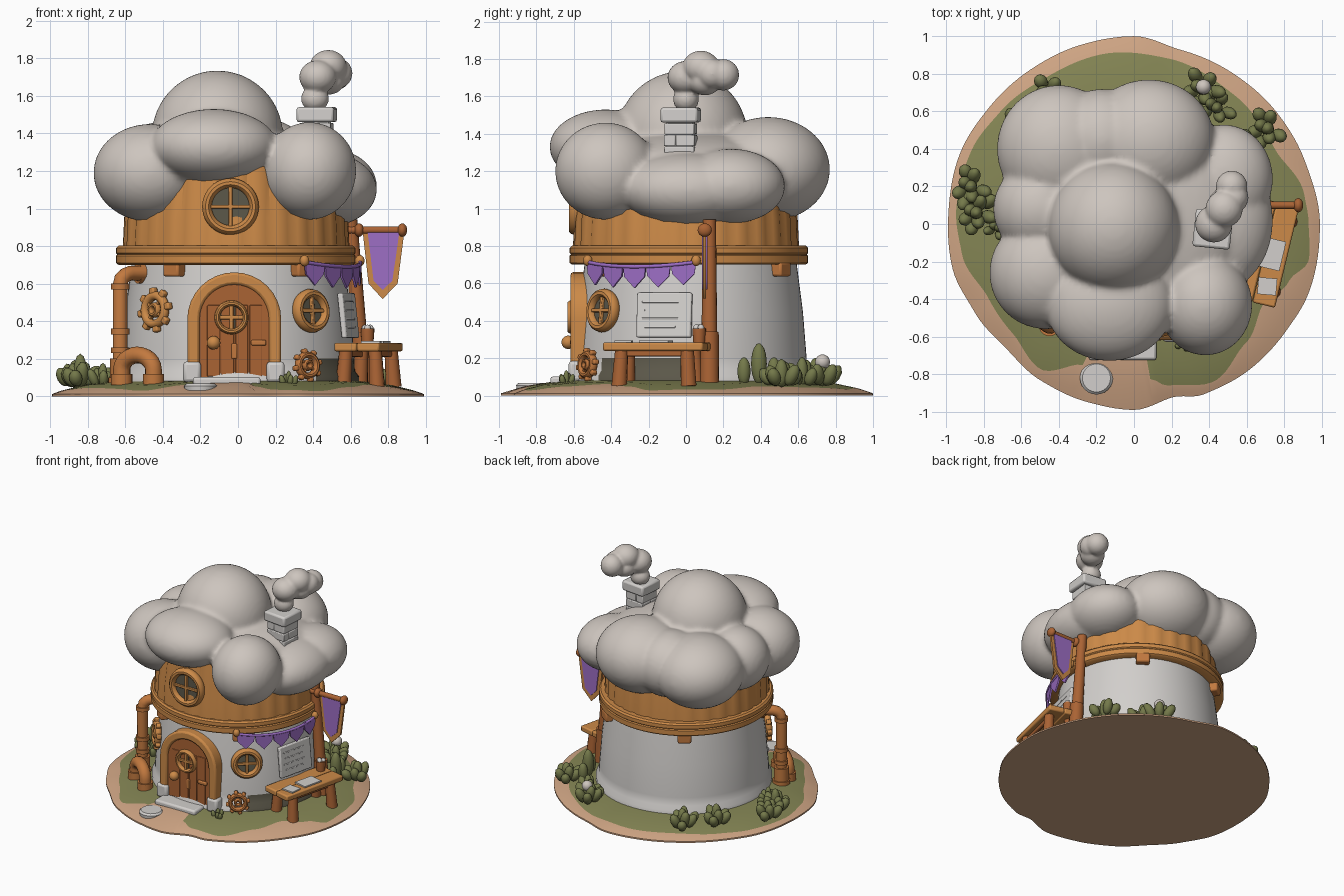
import bpy, bmesh, math, random
from mathutils import Matrix, Vector

if "Cube" in bpy.data.objects:
    bpy.data.objects.remove(bpy.data.objects["Cube"])
random.seed(4)
T, R = Matrix.Translation, Matrix.Rotation
I = Matrix.Identity(4)
rad, cos, sin, pi = math.radians, math.cos, math.sin, math.pi

def mat(name, r, g, b):
    m = bpy.data.materials.new(name)
    lin = [((c / 255 + .055) / 1.055) ** 2.4 for c in (r, g, b)]
    m.diffuse_color = (*lin, 1)
    m.use_nodes = True
    m.node_tree.nodes["Principled BSDF"].inputs["Base Color"].default_value = m.diffuse_color
    return m
CLOUD = mat("cloud_grey", 205, 197, 190)
WHITE = mat("plaster_white", 210, 207, 204)
WOOD = mat("light_wood", 204, 138, 72)
DARK = mat("dark_wood", 170, 99, 52)
COPPER = mat("copper", 194, 121, 63)
PURPLE = mat("purple_cloth", 157, 110, 197)
SAND = mat("sand", 207, 165, 132)
GRASS = mat("grass_green", 132, 133, 84)
LEAF = mat("leaf_green", 116, 121, 74)
GLASS = mat("dark_glass", 92, 88, 74)

def finish(name, bm, mats, M=I, bevel=0, angle=40):
    bmesh.ops.recalc_face_normals(bm, faces=bm.faces)
    me = bpy.data.meshes.new(name)
    bm.to_mesh(me); bm.free()
    me.transform(M)
    for m in (mats if isinstance(mats, list) else [mats]):
        me.materials.append(m)
    for p in me.polygons:
        p.use_smooth = True
    me.set_sharp_from_angle(angle=rad(angle))
    ob = bpy.data.objects.new(name, me)
    bpy.context.collection.objects.link(ob)
    if bevel:
        b = ob.modifiers.new("bevel", 'BEVEL'); b.width = bevel; b.segments = 2
    return ob

def on_wall(deg, r, z, cy=.02, tilt=0):
    """Frame on the round wall: local x along it, y up, z outwards."""
    a = rad(deg)
    m = Matrix(((-sin(a), 0, cos(a), r * cos(a)), (cos(a), 0, sin(a), r * sin(a) + cy), (0, 1, 0, z), (0, 0, 0, 1)))
    return m @ R(rad(-tilt), 4, 'X')

def front(x, y, z):
    return T((x, y, z)) @ R(pi / 2, 4, 'X')

def box(name, size, loc, m, M=I, bevel=.008):
    bm = bmesh.new()
    bmesh.ops.create_cube(bm, size=1, matrix=T(loc) @ Matrix.Diagonal((*size, 1)))
    return finish(name, bm, m, M, bevel)

def lathe(name, prof, m, M=I, n=48, loop=False, groove=0):
    bm = bmesh.new()
    rows = []
    for r, z in prof:
        row = []
        for i in range(n):
            q = r - (groove if i % 4 == 0 else 0)
            row.append(bm.verts.new((q * cos(2 * pi * i / n), q * sin(2 * pi * i / n), z)))
        rows.append(row)
    k = len(rows)
    for j in range(k if loop else k - 1):
        a, b = rows[j], rows[(j + 1) % k]
        for i in range(n):
            bm.faces.new((a[i], a[(i + 1) % n], b[(i + 1) % n], b[i]))
    if not loop:
        bm.faces.new(rows[0]); bm.faces.new(rows[-1])
    return finish(name, bm, m, M)

def torus(name, r, w, d, m, M=I, n=40):
    """Rounded ring: mean radius r, half width w, half depth d."""
    return lathe(name, [(r + w * cos(k * pi / 5), d * sin(k * pi / 5)) for k in range(10)], m, M, n, True)

def prism(name, pts, d, m, M=I, bevel=0):
    bm = bmesh.new()
    f = bm.faces.new([bm.verts.new((x, y, 0)) for x, y in pts])
    g = bmesh.ops.extrude_face_region(bm, geom=[f])
    bmesh.ops.translate(bm, vec=(0, 0, d), verts=[v for v in g['geom'] if isinstance(v, bmesh.types.BMVert)])
    return finish(name, bm, m, M, bevel)

def blobs(name, items, m, voxel=0, sub=4):
    """Ellipsoids (centre, radii[, rotation]); optionally melted together."""
    bm = bmesh.new()
    for it in items:
        rot = it[2] if len(it) > 2 else I
        bmesh.ops.create_icosphere(bm, subdivisions=sub, radius=1, matrix=T(it[0]) @ rot @ Matrix.Diagonal((*it[1], 1)))
    ob = finish(name, bm, m, angle=180)
    if voxel:
        r = ob.modifiers.new("melt", 'REMESH'); r.mode = 'VOXEL'; r.voxel_size = voxel; r.use_smooth_shade = True
        s = ob.modifiers.new("soften", 'SMOOTH'); s.factor = .5; s.iterations = 6
    return ob

def rod(name, a, b, r0, r1, m, n=16):
    a, b = Vector(a), Vector(b)
    M = T(a) @ (b - a).to_track_quat('Z', 'Y').to_matrix().to_4x4()
    return lathe(name, [(r0, 0), (r1, (b - a).length)], m, M, n)

def tube(name, pts, r, m):
    cu = bpy.data.curves.new(name, 'CURVE'); cu.dimensions = '3D'
    cu.bevel_depth = r; cu.bevel_resolution = 4; cu.use_fill_caps = True
    s = cu.splines.new('POLY'); s.points.add(len(pts) - 1)
    for p, c in zip(s.points, pts):
        p.co = (*c, 1)
    s.use_smooth = True
    ob = bpy.data.objects.new(name, cu); cu.materials.append(m)
    bpy.context.collection.objects.link(ob)
    bpy.ops.object.select_all(action='DESELECT')
    ob.select_set(True); bpy.context.view_layer.objects.active = ob
    bpy.ops.object.convert(target='MESH')

# ground: polar mesh, grass inside, sand rim and sand path at the front
OUT = [(0, .99), (20, .97), (39, .965), (56, .96), (75, .96), (90, 1), (107, .995), (123, .99), (141, .99), (157, 1), (177, .99), (194, .995), (209, .97), (224, .95), (239, .97), (255, .98), (270, .99), (283, .945), (292, .98), (309, .99), (325, .99), (337, 1), (360, .99)]
GRS = [(0, .93), (10, .92), (28, .85), (52, .87), (78, .9), (100, .92), (120, .91), (140, .93), (155, .95), (175, .95), (190, .93), (207, .87), (222, .87), (237, .92), (250, .8), (253, .55), (274, .55), (276, .83), (282, .88), (297, .94), (313, .87), (328, .81), (340, .88), (348, .95), (360, .93)]
def lookup(tab, d):
    for (a, p), (b, q) in zip(tab, tab[1:]):
        if a <= d <= b:
            t = (d - a) / (b - a)
            return p + (q - p) * t * t * (3 - 2 * t)
bm = bmesh.new()
N = 180
rows = [[] for _ in range(8)]
for i in range(N):
    d = 360 * i / N
    o, g = lookup(OUT, d), lookup(GRS, d)
    for k, r in enumerate([.2, g * .7, g * .88, g, g + (o - g) * .35, g + (o - g) * .7, o, o]):
        z = 0 if k == 7 else .012 + .078 * (1 - (r / o) ** 5)
        rows[k].append(bm.verts.new((r * cos(rad(d)), r * sin(rad(d)), z)))
for k in range(7):
    for i in range(N):
        j = (i + 1) % N
        f = bm.faces.new((rows[k][i], rows[k][j], rows[k + 1][j], rows[k + 1][i]))
        f.material_index = 1 if k < 3 else 0
bm.faces.new(rows[0]).material_index = 1
bm.faces.new(rows[7])
finish("ground", bm, [SAND, GRASS])

# house body; the wall foot behind the bench is dark
wall = lathe("plaster_wall", [(.645, .05), (.645, .105), (.622, .135), (.62, .2), (.6, .45), (.565, .72)], [WHITE, GLASS], T((0, .025, 0)), 72)
for p in wall.data.polygons:
    if p.center.z < .19 and -46 < math.degrees(math.atan2(p.center.y, p.center.x)) < 8 and p.center.x > .3:
        p.material_index = 1
lathe("plank_wall", [(.605, .78), (.597, .95), (.56, 1.25)], WOOD, T((-.01, 0, 0)), 120, groove=.012)
lathe("wood_band", [(.54, .7), (.625, .7), (.637, .71), (.637, .748), (.63, .755), (.637, .762), (.637, .79), (.625, .802), (.54, .802)], WOOD, T((-.012, .015, 0)), 72, True)
for a in (235, 305, 55, 125):
    box("band_bracket", (.1, .075, .08), (0, 0, 0), COPPER, on_wall(a, .59, .675), .012)

# cloud roof
blobs("cloud_roof", [
    ((-.11, -.02, 1.385), (.35, .35, .35)), ((-.13, -.43, 1.33), (.34, .3, .2)),
    ((.38, -.43, 1.2), (.25, .27, .26)), ((.46, .02, 1.1), (.28, .37, .2)),
    ((.48, .24, 1.12), (.26, .29, .2)), ((.08, .44, 1.21), (.35, .33, .28)),
    ((-.4, .4, 1.19), (.33, .34, .27)), ((-.47, -.26, 1.19), (.3, .3, .26)),
    ((-.5, .08, 1.2), (.25, .25, .24)), ((-.17, .45, 1.21), (.25, .27, .25)),
    ((-.02, .02, 1.22), (.58, .55, .2))], CLOUD, .018)

# chimney and smoke
CH = T((.42, -.028, 0)) @ R(rad(-6), 4, 'Z')
box("chimney_core", (.14, .14, .35), (0, 0, 1.3), WHITE, CH)
for k in range(4):
    z = 1.24 + k * .062
    for s in (-1, 1):
        w, c = (.1, .031) if s > 0 else (.062, -.052)
        size, loc = ((w, .16), (c, 0)) if k % 2 else ((.16, w), (0, c))
        box("chimney_brick", (*size, .06), (*loc, z), WHITE, CH, .006)
box("chimney_cap", (.2, .2, .08), (0, 0, 1.5), WHITE, CH, .014)
blobs("smoke", [((.41, 0, 1.585), (.075, .07, .07)), ((.425, 0, 1.7), (.1, .1, .09)), ((.48, .08, 1.755), (.1, .1, .09)),
                ((.52, .2, 1.715), (.085, .085, .085)), ((.48, .1, 1.68), (.09, .09, .075)), ((.535, .14, 1.72), (.075, .08, .08))], CLOUD, .01, 3)

# round windows
def window(name, r, w, M):
    torus(name + "_frame", r, w, .035, WOOD, M)
    lathe(name + "_glass", [(r, -.03), (r, .004)], GLASS, M, 32)
    for s in ((r * 2, .02, .025), (.02, r * 2, .025)):
        box(name + "_bar", s, (0, 0, .008), WOOD, M, .004)
window("upper_window", .125, .026, front(-.04, -.592, 1.01))
window("side_window", .092, .025, on_wall(-50, .605, .455, .02, 5))

# door with arch, stones and fittings
def arch(w, h, n=16):
    return [(w, 0)] + [(w * cos(pi * k / n), h + w * sin(pi * k / n)) for k in range(n + 1)] + [(-w, 0)]
D = front(-.02, -.5, .095)
prism("door_arch", arch(.25, .315) + arch(.185, .315)[::-1], .117, WOOD, D, .014)
prism("door_panel", arch(.19, .315), .1, DARK, D)
for x in (-.11, -.035, .04, .115):
    box("door_plank", (.068, .38, .01), (x, .2, .1), DARK, D, .004)
window("door_window", .075, .016, front(-.035, -.6, .42))
blobs("door_knob", [((-.13, -.63, .285), (.036, .036, .036))], WOOD, 0, 3)
box("door_latch", (.08, .03, .02), (.13, .19, .11), COPPER, D)
box("door_plate", (.03, .08, .012), (0, .145, .106), COPPER, D)
for x in (-.245, .2):
    box("door_footing", (.095, .085, .11), (x, -.585, .13), WHITE, I, .018)
box("door_step", (.36, .16, .045), (-.06, -.645, .08), WHITE, I, .014)
lathe("stepping_stone", [(.085, .03), (.088, .055), (.075, .068)], WHITE, T((-.2, -.82, 0)), 24)

# gears
def gear(name, r, M, m):
    torus(name + "_rim", r * .64, r * .2, .025, m, M, 32)
    torus(name + "_hub", r * .22, r * .13, .025, m, M, 20)
    for k in range(8):
        Q = M @ R(k * pi / 4 + .2, 4, 'Z')
        box(name + "_tooth", (r * .32, r * .34, .035), (0, r * .85, 0), m, Q, .008)
        if k % 2:
            box(name + "_spoke", (r * .14, r * .5, .022), (0, r * .4, 0), m, Q, .003)
gear("wall_gear", .118, on_wall(224, .615, .46, .02, 4), WOOD)
gear("ground_gear", .088, on_wall(-56, .66, .165, .02, 5), COPPER)

# pipes on the left
px, py = -.627, -.32
tube("drain_pipe", [(-.49, -.24, .655), (-.575, -.285, .655), (-.6, -.305, .645), (-.62, -.317, .625), (px, py, .59), (px, py, .07)], .04, COPPER)
for z0, z1, r in ((.57, .6, .05), (.33, .36, .05), (.23, .26, .05), (.08, .2, .055), (.07, .1, .065)):
    lathe("pipe_collar", [(r, z0), (r, z1)], COPPER, T((px, py, 0)), 20)
lathe("wall_collar", [(.055, 0), (.055, .03)], COPPER, on_wall(206, .565, .655), 20)
arc = [(-.535 - .085 * cos(pi * k / 12), -.48 + .06 * cos(pi * k / 12), .14 + .08 * sin(pi * k / 12)) for k in range(13)]
tube("ground_pipe", [(*arc[0][:2], .06)] + arc + [(*arc[-1][:2], .06)], .045, COPPER)
for p in (arc[0], arc[-1]):
    lathe("ground_pipe_collar", [(.057, .06), (.057, .12)], COPPER, T((p[0], p[1], 0)), 20)

# banner post and banner
rod("banner_post", (.665, .125, .06), (.6, .125, .94), .045, .035, DARK)
rod("post_sleeve", (.667, .125, .06), (.65, .125, .34), .052, .05, DARK)
rod("banner_pole", (.56, .1, .885), (.88, .1, .885), .02, .02, DARK)
for x in (.645, .875):
    blobs("pole_knob", [((x, .1, .885), (.026, .038, .036))], DARK, 0, 3)
prism("banner_trim", [(.665, .87), (.665, .6), (.77, .518), (.88, .6), (.88, .87)][:1] + [(.695, .6), (.77, .518), (.85, .6), (.885, .87)], .016, WOOD, front(0, .108, 0))
prism("banner_cloth", [(.688, .892), (.722, .615), (.77, .566), (.822, .615), (.862, .892)], .03, PURPLE, front(0, .115, 0))

# bunting between two pegs on the right
sag = lambda t: .715 - .1 * t * (1 - t)
tube("bunting_string", [on_wall(-57 + 60 * k / 20, .652, sag(k / 20)).translation for k in range(21)], .01, PURPLE)
for k in range(5):
    t = (k + .5) / 5
    prism("pennant", [(-.068, .005), (.068, .005), (.06, -.055), (0, -.115), (-.06, -.055)], .012, PURPLE, on_wall(-57 + 60 * t, .642, sag(t)))
for a in (-57, 3):
    blobs("bunting_peg", [(on_wall(a, .65, .722).translation, (.025, .025, .03))], WOOD, 0, 3)

# notice board on the wall
P = on_wall(-13, .603, .43, .02, 6)
box("notice_board", (.3, .24, .03), (0, 0, 0), WHITE, P, .008)
for k in range(4):
    box("notice_line", (.2 - .03 * (k % 2), .01, .006), (-.02, .07 - k * .045, .014), WHITE, P, .002)

# workbench with papers and a cup
B = T((.695, -.15, 0)) @ R(rad(-13.5), 4, 'Z')
for x in (-.062, .062):
    box("bench_plank", (.123, .55, .045), (x, 0, .262), WOOD, B, .01)
for x in (-.08, .08):
    for y in (-.18, .18):
        rod("bench_leg", B @ Vector((x * 1.15, y * 1.06, .05)), B @ Vector((x, y, .25)), .042, .035, DARK, 12)
    box("bench_rail", (.025, .36, .03), (x, 0, .225), DARK, B)
box("paper", (.11, .16, .014), (.045, 0, .288), WHITE, B, 0)
box("small_paper", (.1, .09, .014), (.03, -.18, .288), WHITE, B @ R(.15, 4, 'Z'), 0)
lathe("cup", [(.03, .27), (.036, .345), (.036, .36)], DARK, T((.69, .07, 0)), 16)
blobs("cup_filling", [((.69 + dx, .07 + dy, .362), (.018, .018, .02)) for dx, dy in ((-.014, 0), (.014, .01), (0, -.014))], WHITE, 0, 2)

# bushes made of plump leaves
for bx, by, s, n in ((-.87, .2, 1, 8), (-.84, .06, 1, 9), (-.45, .69, 1, 8), (-.62, .5, 1, 8), (.37, .72, 1, 8), (.44, .62, .9, 7),
                     (.71, .51, 1, 8), (.27, -.64, .45, 6), (-.72, -.02, .7, 6)):
    items = []
    for k in range(n):
        a = 2.4 * k + random.random() * .4
        d = .095 * s * math.sqrt(k / n)
        h = s * (.085 - .35 * d) * random.uniform(.85, 1.15)
        rot = R(a, 4, 'Z') @ R(d * 8, 4, 'Y')
        items.append(((bx + d * cos(a), by + d * sin(a), .055 + h * .85), (.036 * s, .036 * s, h), rot))
    blobs("bush", items, LEAF, 0, 2)
blobs("tall_leaves", [((.6, .39, .17), (.042, .042, .11)), ((.63, .31, .13), (.035, .035, .075)), ((.59, .47, .13), (.036, .036, .075))], LEAF, 0, 3)
blobs("pebble", [((.37, .73, .18), (.04, .04, .04))], CLOUD, 0, 3)
